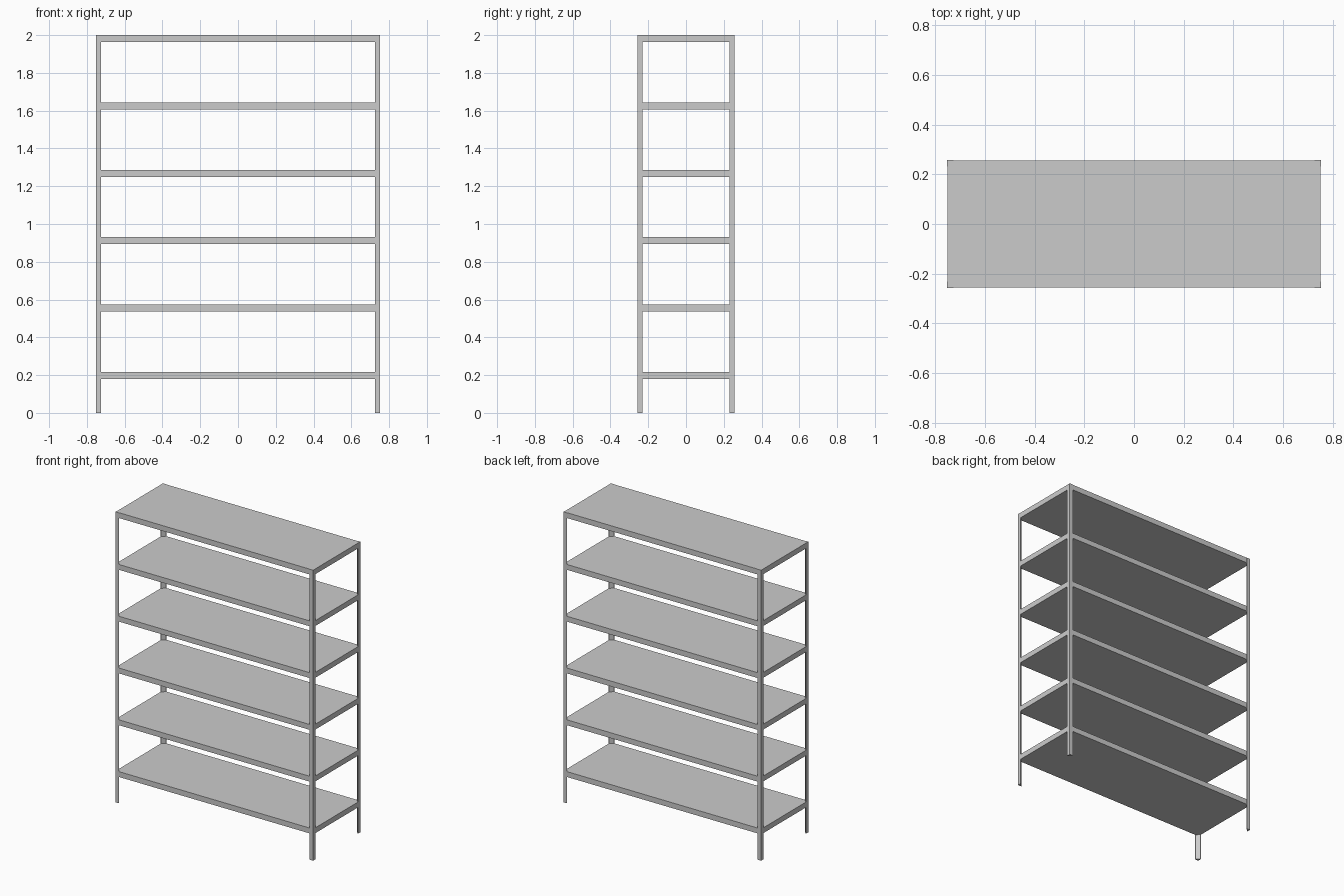
import bpy, bmesh

cube = bpy.data.objects.get("Cube")
if cube:
    bpy.data.objects.remove(cube, do_unlink=True)

# Overall sizes
HALF_X, HALF_Y, HEIGHT = 0.7525, 0.2575, 2.0
SHELVES, PITCH, THICK = 6, 0.3566, 0.037
LEG, LIP, PROUD = 0.026, 0.003, 0.002

metal = bpy.data.materials.new("light grey metal")
metal.use_nodes = True
grey = (0.6, 0.6, 0.6, 1)
metal.diffuse_color = grey
metal.node_tree.nodes["Principled BSDF"].inputs["Base Color"].default_value = grey


def prism(name, outline, bottom, top):
    """Extrude a flat outline upward into a solid."""
    bm = bmesh.new()
    base = bm.faces.new([bm.verts.new((x, y, bottom)) for x, y in outline])
    sides = bmesh.ops.extrude_face_region(bm, geom=[base])["geom"]
    moved = [v for v in sides if isinstance(v, bmesh.types.BMVert)]
    bmesh.ops.translate(bm, verts=moved, vec=(0, 0, top - bottom))
    # The extrusion keeps the base face, so the solid is closed
    bmesh.ops.recalc_face_normals(bm, faces=bm.faces)
    mesh = bpy.data.meshes.new(name)
    bm.to_mesh(mesh)
    bm.free()
    mesh.materials.append(metal)
    obj = bpy.data.objects.new(name, mesh)
    bpy.context.collection.objects.link(obj)
    return obj


# Corner posts: angle section with a slanted inner face
section = [(0, 0), (LEG, 0), (LEG, LIP), (LIP, LEG), (0, LEG)]
for sx, side in ((1, "left"), (-1, "right")):
    for sy, end in ((-1, "front"), (1, "back")):
        outline = [(sx * (HALF_X - u), sy * (HALF_Y - v)) for u, v in section]
        prism(f"{end}_{side}_post", outline, 0, HEIGHT)

# Shelves, set just inside the post faces
x, y = HALF_X - PROUD / 2, HALF_Y - PROUD
for i in range(SHELVES):
    top = HEIGHT - (SHELVES - 1 - i) * PITCH
    prism(f"shelf_{i + 1}", [(-x, -y), (x, -y), (x, y), (-x, y)], top - THICK, top)
